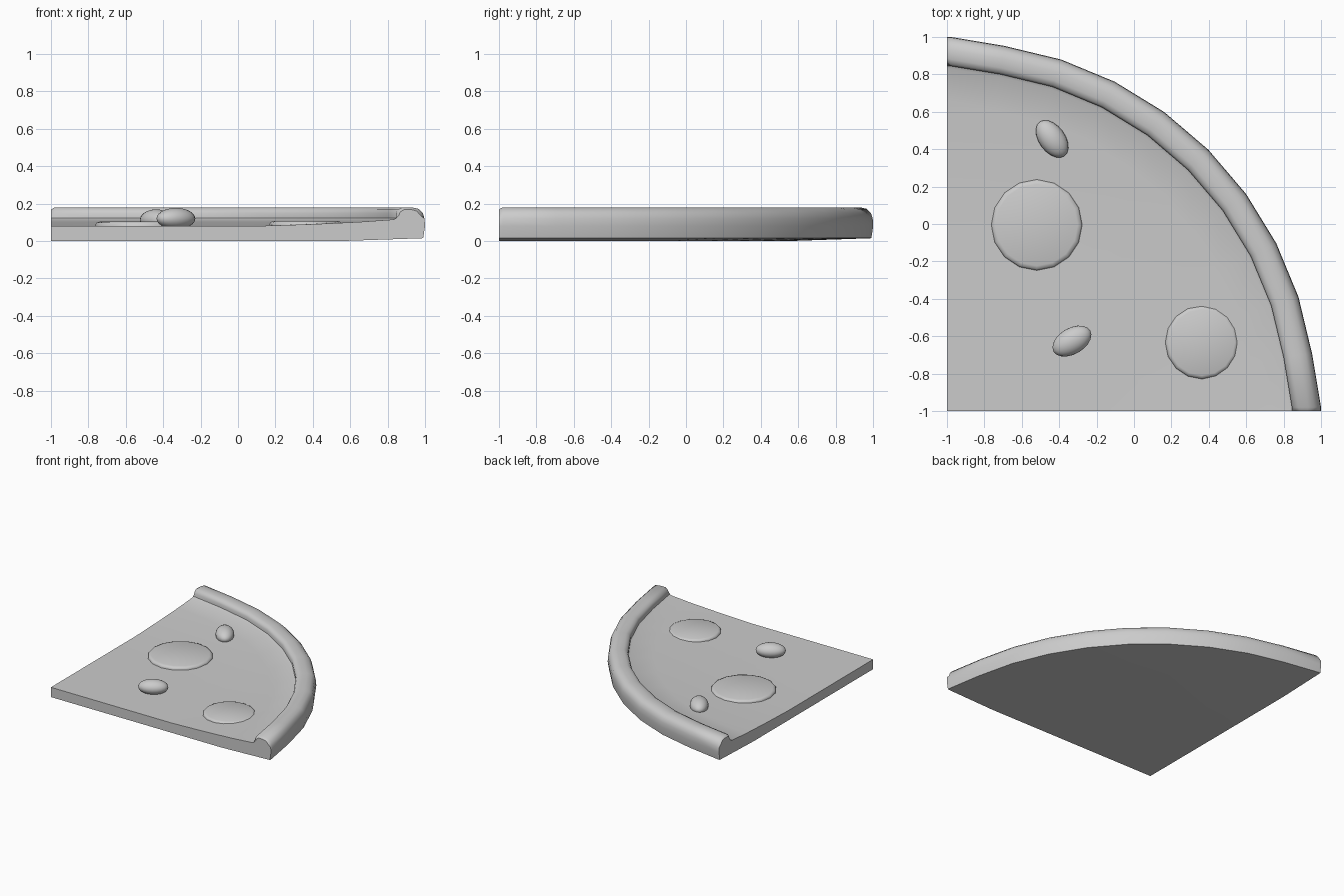
import bpy, bmesh, math

if "Cube" in bpy.data.objects:
    bpy.data.objects.remove(bpy.data.objects["Cube"])


def smooth(ob, angle=40):
    bpy.ops.object.select_all(action='DESELECT')
    ob.select_set(True)
    bpy.context.view_layer.objects.active = ob
    bpy.ops.object.shade_smooth_by_angle(angle=math.radians(angle))


def lathe(name, rings, centre, closed):
    """Join a list of (angle, profile) rings around a vertical axis; profiles start and end on it."""
    bm = bmesh.new()
    cols = []
    for a, profile in rings:
        ca, sa = math.cos(a), math.sin(a)
        cols.append([bm.verts.new((centre[0] + r * ca, centre[1] + r * sa, z)) for r, z in profile])
    n = len(cols[0])
    pairs = list(zip(cols, cols[1:]))
    if closed:
        pairs.append((cols[-1], cols[0]))
    for c, d in pairs:
        for i in range(n - 1):
            bm.faces.new((c[i], d[i], d[i + 1], c[i + 1]))
    if not closed:
        bm.faces.new(cols[0])
        bm.faces.new(cols[-1][::-1])
    bmesh.ops.remove_doubles(bm, verts=bm.verts, dist=1e-4)
    bmesh.ops.recalc_face_normals(bm, faces=bm.faces)
    me = bpy.data.meshes.new(name)
    bm.to_mesh(me)
    bm.free()
    ob = bpy.data.objects.new(name, me)
    bpy.context.collection.objects.link(ob)
    smooth(ob)
    return ob


# Slice body: cheese rises gently to a rounded crust
body = [(0, 0.08), (0.7, 0.08), (1.1, 0.08), (1.4, 0.09), (1.65, 0.102), (1.83, 0.115),
        (1.845, 0.122), (1.845, 0.15), (1.855, 0.168), (1.88, 0.18), (1.93, 0.18),
        (1.965, 0.172), (1.988, 0.15), (1.997, 0.12), (2.0, 0.08), (1.99, 0.015), (1.55, 0), (0, 0)]


def rounded_end(p):
    # Pull the crust rim in a little so its cut ends look rounded
    r, z = p
    if r > 1.84 and z > 0.13:
        return (r + (1.92 - r) * 0.2, z - 0.012)
    return p


end = [rounded_end(p) for p in body]
middle = [(r * 0.988, z) for r, z in body]   # the arc is slightly flattened between its ends
quarter, tip = math.pi / 2, math.radians(0.6)
rings = [(0, end), (tip, body)]
rings += [(quarter * i / 10, middle) for i in range(1, 10)]
rings += [(quarter - tip, body), (quarter, end)]
lathe("pizza_slice", rings, (-1, -1), False)

# Flat round toppings
for i, (x, y, r, top) in enumerate([(-0.52, -0.005, 0.243, 0.104), (0.363, -0.633, 0.196, 0.106)]):
    disc = [(0, 0.065), (r, 0.065), (r, top - 0.016), (r * 0.97, top - 0.006), (r * 0.9, top), (0, top)]
    lathe(f"sausage_disc_{i + 1}", [(math.tau * k / 16, disc) for k in range(16)], (x, y), True)

# Oval toppings half sunk into the cheese
for i, (x, y, z, a) in enumerate([(-0.438, 0.455, 0.112, -54), (-0.332, -0.626, 0.12, 30)]):
    bpy.ops.mesh.primitive_uv_sphere_add(segments=20, ring_count=12, radius=1, location=(x, y, z),
                                         rotation=(0, 0, math.radians(a)))
    ob = bpy.context.object
    ob.name = f"olive_{i + 1}"
    ob.scale = (0.113, 0.07, 0.057)
    smooth(ob, 60)
